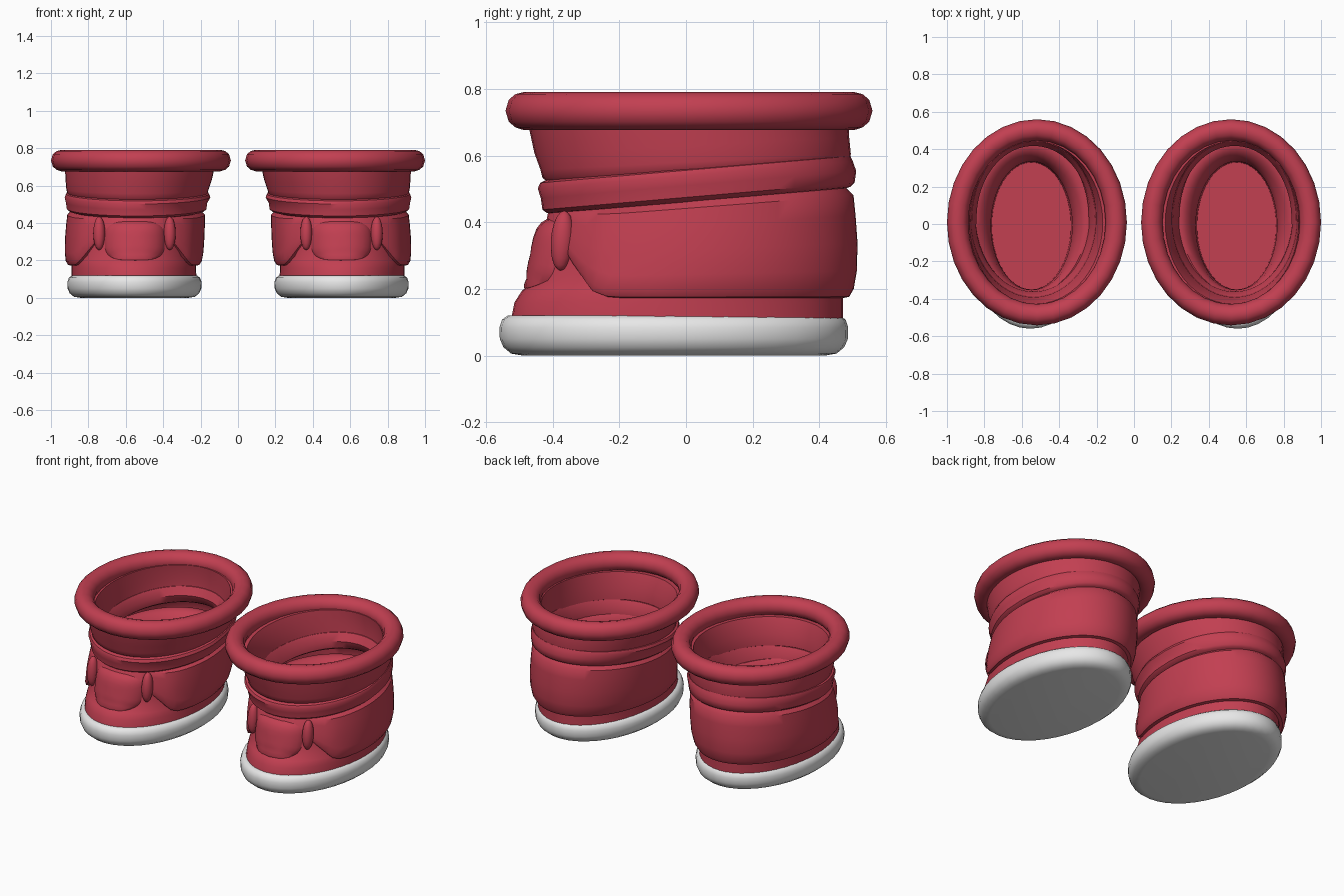
import bpy, bmesh, math

if "Cube" in bpy.data.objects:
    bpy.data.objects.remove(bpy.data.objects["Cube"])

def material(name, rgb):
    m = bpy.data.materials.new(name)
    m.diffuse_color = (*rgb, 1)
    m.use_nodes = True
    m.node_tree.nodes["Principled BSDF"].inputs["Base Color"].default_value = m.diffuse_color
    return m

RED = material("red_fabric", (0.54, 0.050, 0.083))
WHITE = material("white_rubber", (0.80, 0.80, 0.80))

def finish(name, bm, mat, angle=40):
    """Store the part and its mirrored twin for the other foot."""
    bmesh.ops.recalc_face_normals(bm, faces=bm.faces)
    for side in ("right", "left"):
        if side == "left":
            for v in bm.verts:
                v.co.x *= -1
            bmesh.ops.reverse_faces(bm, faces=bm.faces)
        me = bpy.data.meshes.new(side + "_" + name)
        bm.to_mesh(me)
        me.materials.append(mat)
        me.shade_smooth()
        me.set_sharp_from_angle(angle=math.radians(angle))
        bpy.context.collection.objects.link(bpy.data.objects.new(me.name, me))
    bm.free()

def oval(box, t, grow=0.0):
    """Point on the oval filling box = (x0, x1, y0, y1)."""
    x0, x1, y0, y1 = box
    return ((x0 + x1) / 2 + ((x1 - x0) / 2 + grow) * math.cos(t),
            (y0 + y1) / 2 + ((y1 - y0) / 2 + grow) * math.sin(t))

def bridge(bm, rows, wrap=True):
    n = len(rows[0])
    for a, b in zip(rows, rows[1:]):
        for i in range(n if wrap else n - 1):
            j = (i + 1) % n
            bm.faces.new((a[i], a[j], b[j], b[i]))

def loft(name, rings, mat, n=40, slant=0.0, closed=False, caps=False, step=0.0):
    """Stack of ovals (z, x0, x1, y0, y1); slant tilts z along y."""
    bm = bmesh.new()
    rows = []
    for z, *box in rings:
        row = []
        for i in range(n):
            t = 2 * math.pi * i / n
            x, y = oval(box, t)
            if y < 0.03 and step:
                x, y = oval(box, t, step)
            row.append(bm.verts.new((x, y, z + slant * y)))
        rows.append(row)
    bridge(bm, rows + rows[:1] if closed else rows)
    if caps:
        bm.faces.new(rows[0])
        bm.faces.new(rows[-1])
    finish(name, bm, mat)

def inset(z, box, d):
    return (z, box[0] + d, box[1] - d, box[2] + d, box[3] - d)

# Sole with rounded rim
S = (0.195, 0.912, -0.56, 0.487)
loft("sole", [inset(z, S, d) for z, d in
     ((0.0, 0.07), (0.006, 0.035), (0.025, 0.012), (0.05, 0.001), (0.085, 0),
      (0.108, 0.008), (0.12, 0.025), (0.12, 0.06))], WHITE, caps=True)

# Foot: outer wall, rolled top edge, inner wall and floor
FOOT = [(0.11, 0.222, 0.89, -0.525, 0.472), (0.16, 0.225, 0.89, -0.515, 0.472),
        (0.195, 0.225, 0.89, -0.492, 0.472), (0.225, 0.222, 0.89, -0.455, 0.475),
        (0.30, 0.217, 0.89, -0.44, 0.48), (0.44, 0.20, 0.89, -0.412, 0.48)]
INNER = [(0.46, 0.22, 0.87, -0.39, 0.455), (0.465, 0.25, 0.85, -0.37, 0.42),
         (0.45, 0.28, 0.82, -0.36, 0.385), (0.41, 0.31, 0.785, -0.352, 0.352),
         (0.34, 0.33, 0.765, -0.35, 0.335), (0.15, 0.337, 0.76, -0.35, 0.33)]
loft("foot", FOOT + INNER, RED, n=48, caps=True)

def foot_box(z):
    for a, b in zip(FOOT, FOOT[1:]):
        if z <= b[0]:
            k = max(0, (z - a[0]) / (b[0] - a[0]))
            return [p + (q - p) * k for p, q in zip(a[1:], b[1:])]
    return FOOT[-1][1:]

# Heel wrap: padded panel around the back with a rising front edge
bm = bmesh.new()
rows = []
T0, T1, N = -math.pi / 2 + 0.52, 1.5 * math.pi - 0.52, 56
for k, g in ((0, -0.012), (0.02, 0.018), (0.09, 0.031), (0.25, 0.036), (0.5, 0.035),
             (0.75, 0.029), (0.93, 0.023), (1, 0.0)):
    row = []
    for i in range(N + 1):
        t = T0 + (T1 - T0) * i / N
        y0 = oval((0.21, 0.89, -0.43, 0.48), t)[1]
        low = 0.17 + max(0, (-0.17 - y0) / 0.22) ** 1.7 * 0.2
        high = 0.463 + 0.086 * y0
        z = low + (high - low) * k
        edge = min(1, 0.15 + min(i, N - i) / 5)
        box = foot_box(z) if y0 > -0.1 else foot_box(max(z, 0.2))
        x, y = oval(box, t, g * edge)
        row.append(bm.verts.new((x, y, z)))
    rows.append(row)
bridge(bm, rows, wrap=False)
finish("heel_wrap", bm, RED)

# Tongue pad: rounded pillow on the front of the foot
bm = bmesh.new()
rows = []
for r in (1.0, 0.97, 0.88, 0.7, 0.45, 0.2):
    row = []
    for i in range(32):
        a = 2 * math.pi * i / 32
        c, s = math.cos(a), math.sin(a)
        x = 0.552 + 0.165 * r * math.copysign(abs(c) ** 0.6, c)
        z = 0.305 + 0.107 * r * math.copysign(abs(s) ** 0.6, s)
        x0, x1, y0, y1 = foot_box(z)
        u = (x - (x0 + x1) / 2) / ((x1 - x0) / 2)
        y = (y0 + y1) / 2 - (y1 - y0) / 2 * math.sqrt(1 - u * u)
        row.append(bm.verts.new((x, y + 0.012 - 0.042 * (1 - r ** 5) ** 0.6, z)))
    rows.append(row)
bridge(bm, rows)
bm.faces.new(rows[-1])
finish("tongue_pad", bm, RED)

# Soft folds at both sides of the tongue
for x, label in ((0.365, "inner_fold"), (0.742, "outer_fold")):
    bm = bmesh.new()
    bmesh.ops.create_uvsphere(bm, u_segments=16, v_segments=10, radius=1)
    for v in bm.verts:
        v.co = (x + 0.032 * v.co.x, -0.365 + 0.035 * v.co.y - 0.06 * (0.4 - 0.09 * v.co.z - 0.3),
                0.345 + 0.09 * v.co.z)
    finish(label, bm, RED)

# Slanted ankle band, rounded in section, its front half slightly proud
B0 = (0.172, 0.912, -0.425, 0.505)
B1 = (0.152, 0.922, -0.437, 0.498)
loft("ankle_band", [inset(0.455, B0, 0.05), inset(0.464, B0, 0.012), inset(0.475, B0, -0.001),
     inset(0.51, B0, -0.006), inset(0.54, B1, -0.003), inset(0.556, B1, 0.004),
     inset(0.564, B1, 0.025), inset(0.56, B1, 0.055), inset(0.515, B1, 0.08),
     inset(0.47, B0, 0.07)], RED, n=48, slant=0.086, closed=True, step=0.005)

# Upper shaft flaring into the cuff
U0 = (0.157, 0.918, -0.437, 0.495)
U1 = (0.122, 0.926, -0.472, 0.485)
loft("shaft", [inset(0.535, U0, 0.03), inset(0.555, U0, 0.006), inset(0.58, U0, 0.0),
     inset(0.63, (0.14, 0.922, -0.455, 0.49), 0), inset(0.71, U1, 0),
     inset(0.71, U1, 0.045), inset(0.62, U0, 0.045), inset(0.55, U0, 0.05)],
     RED, n=48, slant=0.05, closed=True)

# Thick rolled cuff
C = (0.038, 1.0, -0.542, 0.56)
loft("cuff", [inset(z, C, d) for z, d in
     ((0.735, 0), (0.768, 0.010), (0.785, 0.03), (0.791, 0.055), (0.783, 0.085), (0.762, 0.106),
      (0.732, 0.114), (0.702, 0.105), (0.682, 0.08), (0.677, 0.055), (0.685, 0.03), (0.702, 0.010))],
     RED, n=32, closed=True)
